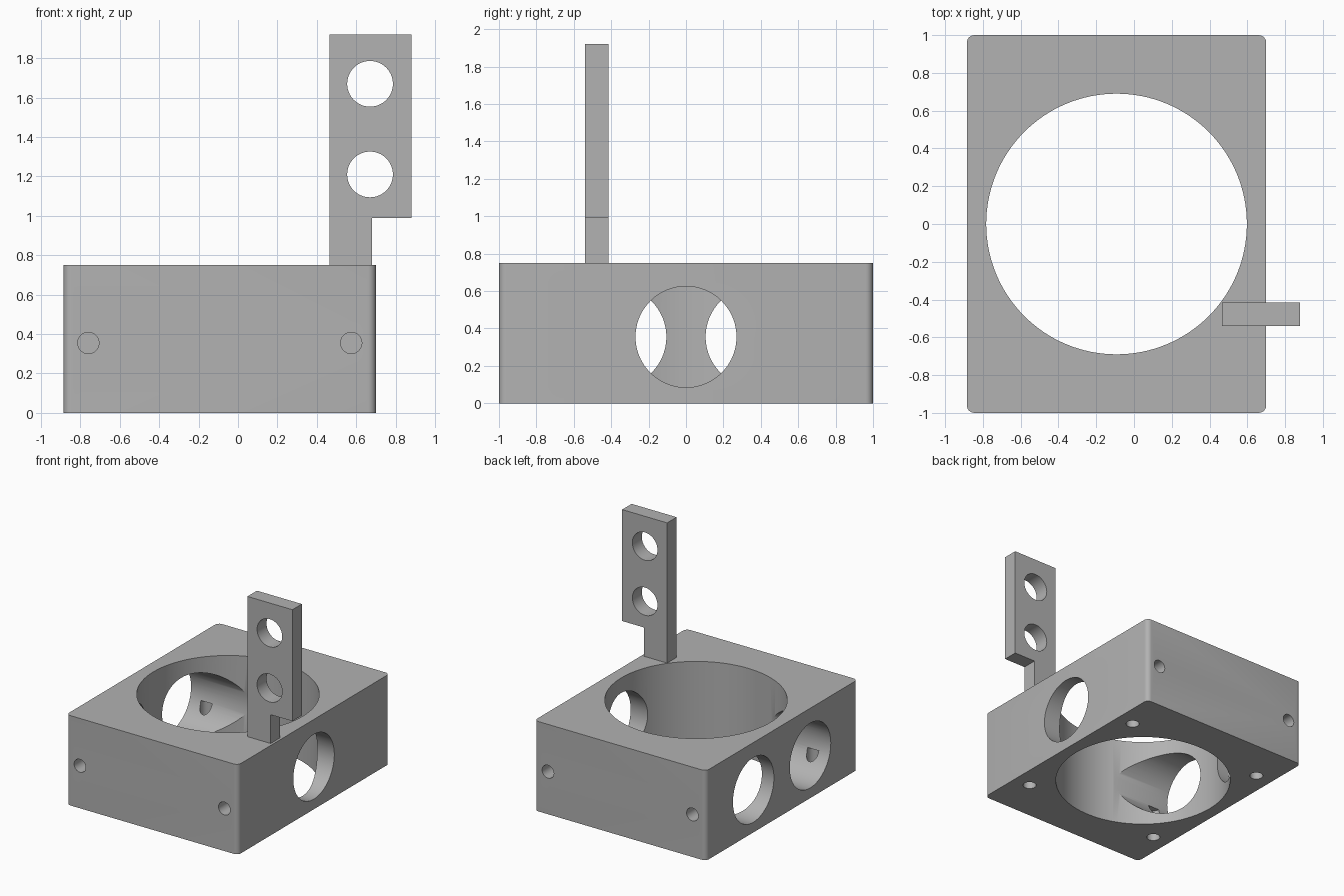
import bpy, bmesh
from math import radians
from mathutils import Matrix, Vector

if "Cube" in bpy.data.objects:
    bpy.data.objects.remove(bpy.data.objects["Cube"], do_unlink=True)

grey = bpy.data.materials.new("plain grey")
grey.use_nodes = True
colour = (0.445, 0.445, 0.445, 1)
grey.diffuse_color = colour
grey.node_tree.nodes["Principled BSDF"].inputs["Base Color"].default_value = colour


def make_object(name, bm):
    mesh = bpy.data.meshes.new(name)
    bmesh.ops.recalc_face_normals(bm, faces=bm.faces)
    bm.to_mesh(mesh)
    bm.free()
    mesh.materials.append(grey)
    obj = bpy.data.objects.new(name, mesh)
    bpy.context.collection.objects.link(obj)
    return obj


def extrude_profile(name, points, direction, bevel=0.0):
    """Extrude a flat outline and optionally round the extruded edges."""
    bm = bmesh.new()
    face = bm.faces.new([bm.verts.new(p) for p in points])
    direction = Vector(direction)
    out = bmesh.ops.extrude_face_region(bm, geom=[face], use_keep_orig=True)
    moved = [g for g in out["geom"] if isinstance(g, bmesh.types.BMVert)]
    bmesh.ops.translate(bm, verts=moved, vec=direction)
    if bevel:
        axis = direction.normalized()
        edges = [e for e in bm.edges
                 if abs((e.verts[0].co - e.verts[1].co).normalized().dot(axis)) > 0.99]
        bmesh.ops.bevel(bm, geom=edges, offset=bevel, segments=6,
                        profile=0.5, affect='EDGES')
    return make_object(name, bm)


def drill(target, start, end, radius, sides=48):
    """Cut a round hole from start to end."""
    start, end = Vector(start), Vector(end)
    axis = end - start
    turn = axis.to_track_quat('Z', 'Y').to_matrix().to_4x4()
    bm = bmesh.new()
    bmesh.ops.create_cone(bm, cap_ends=True, segments=sides, radius1=radius,
                          radius2=radius, depth=axis.length,
                          matrix=Matrix.Translation((start + end) / 2) @ turn)
    cutter = make_object("hole_cutter", bm)
    cutter.hide_render = True
    mod = target.modifiers.new("hole", 'BOOLEAN')
    mod.operation = 'DIFFERENCE'
    mod.solver = 'EXACT'
    mod.object = cutter
    bpy.context.view_layer.update()
    result = bpy.data.meshes.new_from_object(
        target.evaluated_get(bpy.context.evaluated_depsgraph_get()))
    target.modifiers.clear()
    target.data = result
    bpy.data.objects.remove(cutter, do_unlink=True)


# Housing block with rounded vertical corners
left, right, height = -0.885, 0.70, 0.75
mid = (left + right) / 2
block = extrude_profile("housing_block",
                        [(left, -1, 0), (right, -1, 0), (right, 1, 0), (left, 1, 0)],
                        (0, 0, height), bevel=0.04)

# Main vertical bore, one side port and two opposite ports
port_z = 0.355
drill(block, (mid, 0, -0.1), (mid, 0, height + 0.1), 0.69, 128)
drill(block, (mid, 0, port_z), (right + 0.1, 0, port_z), 0.27, 96)
for side in (-1, 1):
    y = side * 0.375
    drill(block, (left - 0.1, y, port_z), (mid, y, port_z), 0.27, 96)

# Blind screw holes in the front, back and underside
for sx in (-1, 1):
    for sy in (-1, 1):
        x = mid + sx * 0.667
        drill(block, (x, sy * 1.1, port_z), (x, sy * 0.73, port_z), 0.054, 32)
        x, y = mid + sx * 0.64, sy * 0.635
        drill(block, (x, y, -0.1), (x, y, 0.27), 0.052, 32)

# Upright mounting bracket with a narrow stem
outline = [(0.465, height), (0.68, height), (0.68, 0.99),
           (0.88, 0.99), (0.88, 1.92), (0.465, 1.92)]
bracket = extrude_profile("mounting_bracket", [(x, -0.54, z) for x, z in outline],
                          (0, 0.125, 0))
for z in (1.21, 1.67):
    drill(bracket, (0.67, -0.7, z), (0.67, -0.3, z), 0.116, 64)

# Smooth round walls, keep crisp edges
bpy.ops.object.select_all(action='DESELECT')
for obj in (block, bracket):
    obj.select_set(True)
bpy.context.view_layer.objects.active = block
bpy.ops.object.shade_smooth_by_angle(angle=radians(30))
